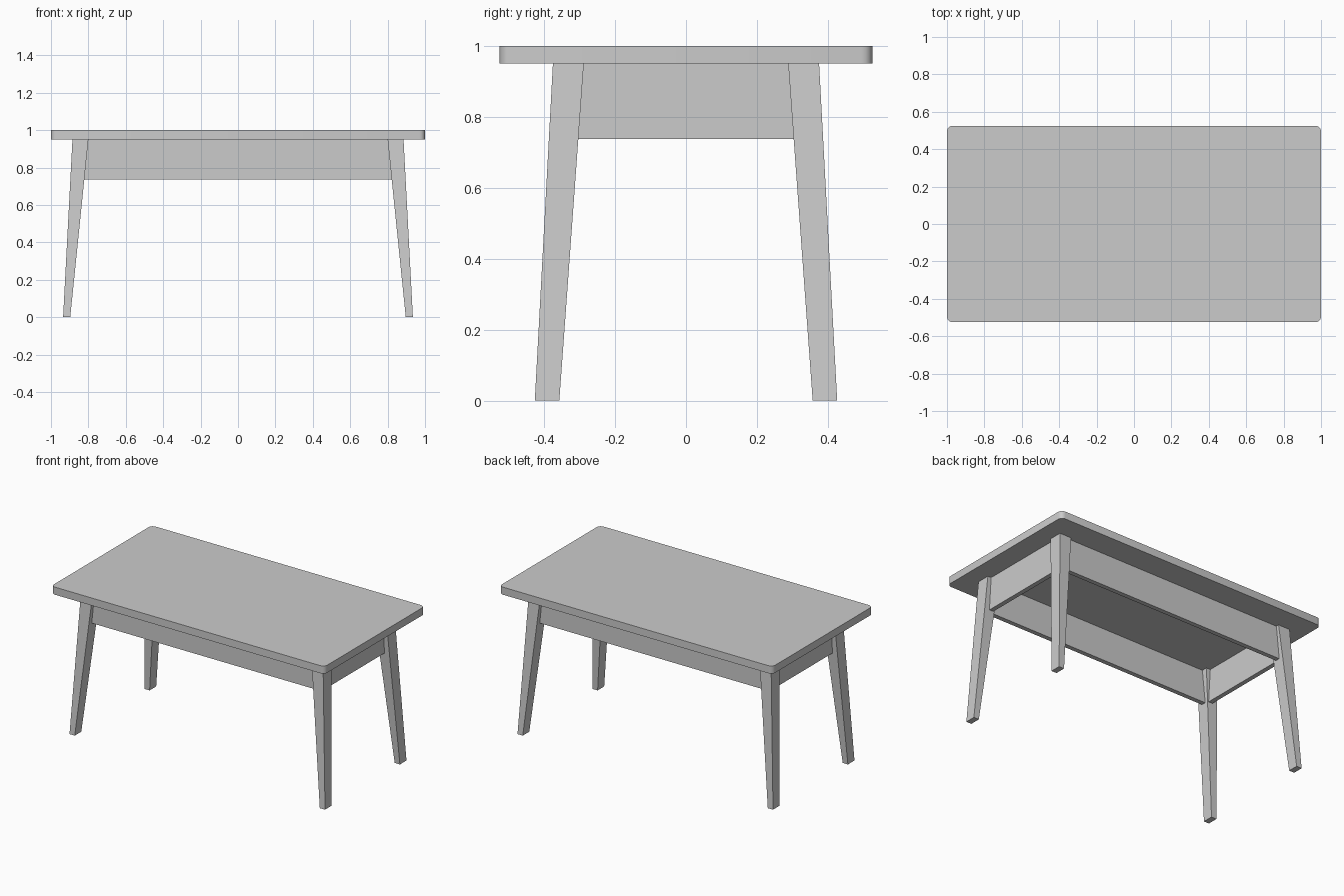
import bpy
import bmesh
import math

cube = bpy.data.objects.get("Cube")
if cube:
    bpy.data.objects.remove(cube, do_unlink=True)

grey = bpy.data.materials.new("plain grey")
grey.use_nodes = True
colour = (0.6, 0.6, 0.6, 1)
grey.diffuse_color = colour
grey.node_tree.nodes["Principled BSDF"].inputs["Base Color"].default_value = colour

UNDERSIDE = 0.95


def add_object(name, bm):
    bmesh.ops.recalc_face_normals(bm, faces=bm.faces)
    mesh = bpy.data.meshes.new(name)
    bm.to_mesh(mesh)
    bm.free()
    mesh.materials.append(grey)
    obj = bpy.data.objects.new(name, mesh)
    bpy.context.collection.objects.link(obj)
    return obj


def tapered_box(bottom, top, z0, z1):
    """Box between two rectangles given as (x0, x1, y0, y1)."""
    bm = bmesh.new()
    bmesh.ops.create_cube(bm, size=1)
    for v in bm.verts:
        x0, x1, y0, y1 = top if v.co.z > 0 else bottom
        v.co = (x1 if v.co.x > 0 else x0,
                y1 if v.co.y > 0 else y0,
                z1 if v.co.z > 0 else z0)
    return bm


# Tabletop with rounded corners
slab = (-1, 1, -0.525, 0.525)
bm = tapered_box(slab, slab, UNDERSIDE, 1)
upright = [e for e in bm.edges if abs(e.verts[0].co.z - e.verts[1].co.z) > 0.01]
bmesh.ops.bevel(bm, geom=upright, offset=0.03, segments=4, profile=0.5,
                affect='EDGES')
tabletop = add_object("tabletop", bm)
bpy.ops.object.select_all(action='DESELECT')
tabletop.select_set(True)
bpy.context.view_layer.objects.active = tabletop
bpy.ops.object.shade_smooth_by_angle(angle=math.radians(35))


def mirrored(rect, sx, sy):
    x0, x1, y0, y1 = rect
    return (*sorted((sx * x0, sx * x1)), *sorted((sy * y0, sy * y1)))


# Splayed, tapered legs
foot = (0.897, 0.935, 0.357, 0.426)
head = (0.80, 0.885, 0.288, 0.375)
for sx, side in ((1, "left"), (-1, "right")):
    for sy, end in ((-1, "front"), (1, "back")):
        bm = tapered_box(mirrored(foot, sx, sy), mirrored(head, sx, sy),
                         0, UNDERSIDE)
        add_object(f"{end}_{side}_leg", bm)

# Apron boards between the legs
long_board = (-0.84, 0.84, 0.325, 0.355)
short_board = (0.83, 0.86, -0.335, 0.335)
for name, rect, sx, sy in (("front_apron", long_board, 1, -1),
                           ("back_apron", long_board, 1, 1),
                           ("left_apron", short_board, 1, 1),
                           ("right_apron", short_board, -1, 1)):
    board = mirrored(rect, sx, sy)
    add_object(name, tapered_box(board, board, 0.737, UNDERSIDE))
